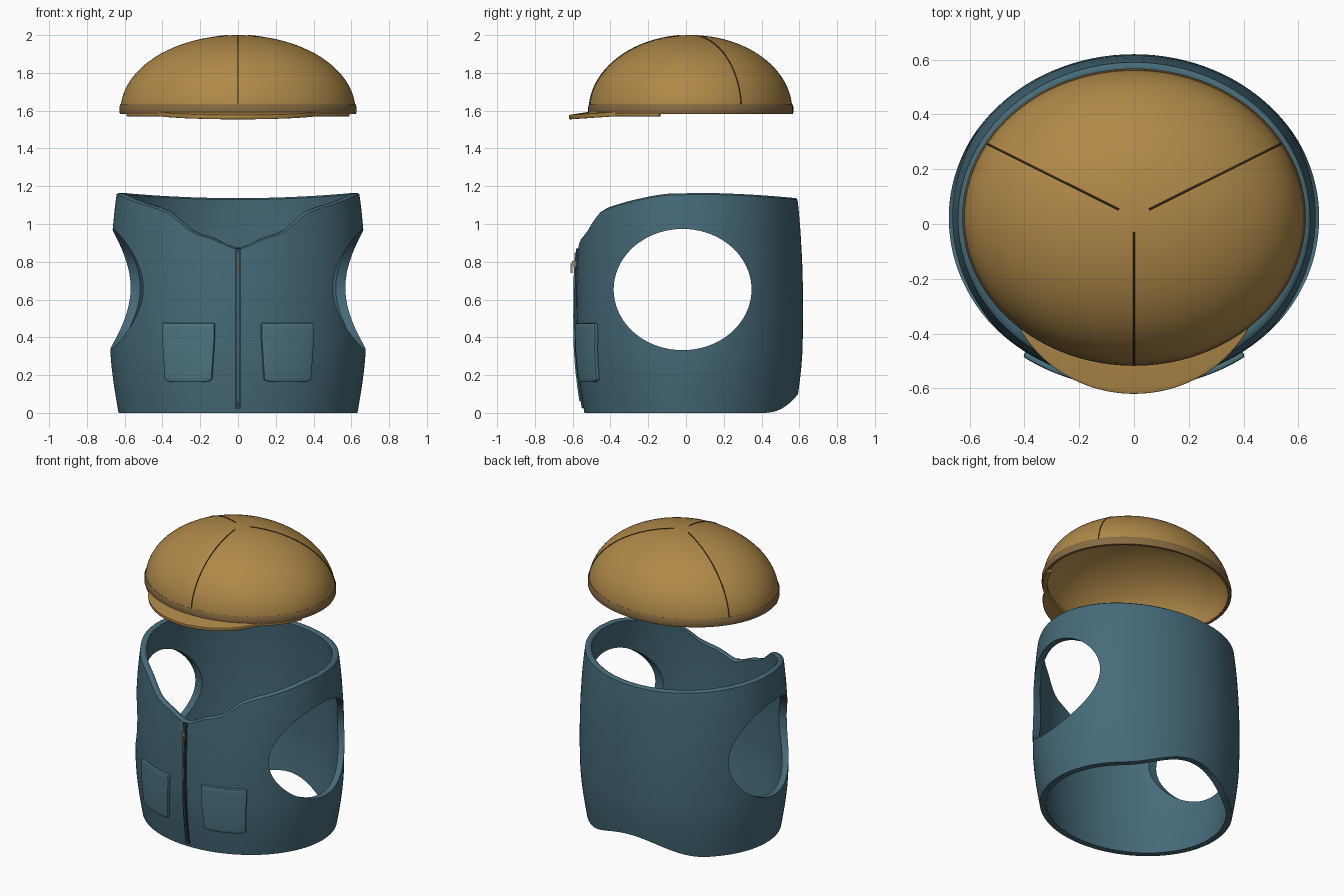
import bpy, bmesh
from math import sin, cos, pi, sqrt, radians, asin

if "Cube" in bpy.data.objects:
    bpy.data.objects.remove(bpy.data.objects["Cube"])


def material(name, rgb):
    m = bpy.data.materials.new(name)
    m.diffuse_color = (*rgb, 1)
    m.use_nodes = True
    m.node_tree.nodes["Principled BSDF"].inputs["Base Color"].default_value = m.diffuse_color
    return m


TEAL = material("teal_cloth", (0.06, 0.145, 0.19))
TEAL_LIGHT = material("pocket_cloth", (0.075, 0.18, 0.225))
DARK = material("zip_tape", (0.025, 0.05, 0.065))
METAL = material("zip_metal", (0.35, 0.28, 0.19))
TAN = material("tan_cloth", (0.43, 0.25, 0.065))
TAN_DARK = material("tan_band", (0.25, 0.15, 0.055))
SEAM = material("seam_thread", (0.06, 0.035, 0.015))


def lerp(pts, x):
    if x <= pts[0][0]:
        return pts[0][1]
    for (a, p), (b, q) in zip(pts, pts[1:]):
        if x <= b:
            return p + (q - p) * (x - a) / (b - a)
    return pts[-1][1]


def grid(name, fn, nu, nv, mat, wrap_u=False, wrap_v=False, thick=0, side=1, bevel=0):
    """Mesh from fn(i, j); optional thickness and edge rounding."""
    bm = bmesh.new()
    vs = [[bm.verts.new(fn(i, j)) for j in range(nv)] for i in range(nu)]
    for i in range(nu if wrap_u else nu - 1):
        for j in range(nv if wrap_v else nv - 1):
            k, l = (i + 1) % nu, (j + 1) % nv
            bm.faces.new((vs[i][j], vs[k][j], vs[k][l], vs[i][l]))
    bmesh.ops.remove_doubles(bm, verts=bm.verts, dist=1e-5)
    bmesh.ops.recalc_face_normals(bm, faces=bm.faces)
    me = bpy.data.meshes.new(name)
    bm.to_mesh(me)
    bm.free()
    ob = bpy.data.objects.new(name, me)
    bpy.context.collection.objects.link(ob)
    me.materials.append(mat)
    if thick:
        m = ob.modifiers.new("thickness", 'SOLIDIFY')
        m.thickness, m.offset = thick, side
        apply(ob, m)
    if bevel:
        m = ob.modifiers.new("soft_edges", 'BEVEL')
        m.width, m.segments, m.limit_method = bevel, 2, 'ANGLE'
        m.angle_limit = radians(50)
        apply(ob, m)
    smooth(ob)
    return ob


def activate(ob):
    bpy.ops.object.select_all(action='DESELECT')
    ob.select_set(True)
    bpy.context.view_layer.objects.active = ob


def apply(ob, mod):
    activate(ob)
    bpy.ops.object.modifier_apply(modifier=mod.name)


def smooth(ob):
    activate(ob)
    bpy.ops.object.shade_smooth_by_angle(angle=radians(40))


# Vest surface: an ellipse scaled along the height
RX, RY, CY = 0.68, 0.60, 0.02
SCALE = [(0, .93), (.07, .948), (.15, .967), (.24, .984), (.33, .995), (.5, 1.0), (.65, .999),
         (.8, .992), (.97, .976), (1.08, .96), (1.17, .943)]
NECK = [(0, .872), (.04, .882), (.13, .925), (.2, .946), (.25, .968), (.36, 1.06),
        (.42, 1.085), (.5, 1.108), (.58, 1.135), (.64, 1.16)]


def body(a, z, off=0):
    s = lerp(SCALE, z)
    return ((RX * s + off) * cos(a), CY + (RY * s + off) * sin(a), z)


def front(x, z, off=0):
    c = x / (RX * lerp(SCALE, z))
    return body(-pi / 2 + asin(c), z, off)


def rim(a):
    if sin(a) < 0:
        return lerp(NECK, 0.65 * abs(cos(a)))
    return 1.135 + 0.028 * cos(a) ** 2


def hem(a):
    d = abs(a - pi / 2) / radians(47)
    return 0.1 * (0.5 + 0.5 * cos(pi * d)) ** 1.2 if d < 1 else 0.0


# Closed wall profile: height fraction, inward offset, rim rounding
WALL, N = 0.04, 30
prof = [(k / N, 0, 0) for k in range(N + 1)]
prof += [(1, -WALL * .25, .008), (1, -WALL * .75, .008)]
prof += [(k / N, -WALL, 0) for k in range(N, -1, -1)]
prof += [(0, -WALL * .75, 0), (0, -WALL * .25, 0)]
NA = 168


def vest_point(i, j):
    a = -pi / 2 + 2 * pi * i / NA
    t, off, dz = prof[j]
    lo, hi = hem(a), rim(a) - .006
    x, y, z = body(a, lo + (hi - lo) * t, off)
    return x, y, z + dz


vest = grid("vest_body", vest_point, NA, len(prof), TEAL, True, True)

# Armholes cut straight through both sides
bpy.ops.mesh.primitive_cylinder_add(vertices=72, radius=1, depth=2, location=(0, -.018, .653),
                                    rotation=(0, pi / 2, 0))
cutter = bpy.context.object
cutter.name = "armhole_cutter"
cutter.scale = (0.321, 0.365, 1)
cutter.hide_render = True
m = vest.modifiers.new("armholes", 'BOOLEAN')
m.operation, m.object, m.solver = 'DIFFERENCE', cutter, 'EXACT'
apply(vest, m)
smooth(vest)
bpy.data.objects.remove(cutter)


# Patch pockets following the chest, tapered with a dipped lower edge
def pocket(side, name):
    def fn(i, j):
        u, v = i / 7 - 1, j / 12
        half = 0.122 + 0.015 * min(1, v * 1.3)
        low = 0.163 + 0.012 * abs(u) ** 6
        return front(side * (0.258 + u * half), low + (0.475 - low) * v, 0.007)
    grid(name, fn, 15, 13, TEAL_LIGHT, thick=0.026, side=0, bevel=0.008)


pocket(-1, "left_pocket")
pocket(1, "right_pocket")

# Zip: tape, toothed centre line, slider and pull
grid("zip_tape", lambda i, j: front((i - 1) * .013, .025 + .845 * j / 30, .004),
     3, 31, DARK, thick=0.012, side=0)
grid("zip_teeth", lambda i, j: front((i - .5) * .009, .06 + .79 * j / 30, .013),
     2, 31, TEAL, thick=0.008, side=0)


def box(name, loc, size, mat):
    bpy.ops.mesh.primitive_cube_add(size=1, location=loc)
    ob = bpy.context.object
    ob.name = name
    ob.scale = size
    ob.data.materials.append(mat)


box("zip_slider", (0, -.592, .79), (.018, .022, .03), METAL)
box("zip_pull", (0, -.607, .765), (.011, .01, .05), METAL)

# Cap: hollow dome on an elliptical plan
HX, HY, HC = 0.622, 0.538, 0.025
K = 24


def plan(a, f, z):
    return HX * f * cos(a), HC + HY * f * sin(a), z


dome = [(cos(pi / 2 * k / K), 1.6 + .4 * sin(pi / 2 * k / K)) for k in range(K, -1, -1)]
dome += [(f * .972, 1.588 + (z - 1.6) * .985) for f, z in reversed(dome)]
dome[0], dome[-1] = (0, 2.0), (0, 1.982)
grid("cap_dome", lambda i, j: plan(2 * pi * i / 96, *dome[j]), 96, len(dome), TAN, True)

# Band round the rim
band = [(.975, 1.583), (1.004, 1.583), (1.009, 1.59), (1.009, 1.622), (1.0, 1.636), (.975, 1.63)]
grid("cap_band", lambda i, j: plan(2 * pi * i / 96, *band[j]), 96, len(band), TAN_DARK, True, True)


# Peak: a crescent under the front of the rim
def peak(i, j):
    d = -72 + 144 * i / 64
    ext = .197 * cos(pi / 2 * d / 43) if abs(d) < 43 else 0
    f = .95 + (.05 + ext) * j / 8
    return plan(-pi / 2 + radians(d), f, 1.582 - max(0, f - 1) * .085)


grid("cap_peak", peak, 65, 9, TAN, thick=0.024, side=0, bevel=0.004)

# Three panel seams over the dome
for n, deg in enumerate((-90, 30, 150)):
    cu = bpy.data.curves.new("seam_%d" % (n + 1), 'CURVE')
    cu.dimensions = '3D'
    cu.bevel_depth, cu.bevel_resolution = 0.0035, 1
    sp = cu.splines.new('POLY')
    sp.points.add(24)
    for k, p in enumerate(sp.points):
        f = pi / 2 * (1 - .065 - .915 * k / 24)
        p.co = (*plan(radians(deg), cos(f), 1.6 + .4 * sin(f)), 1)
    cu.materials.append(SEAM)
    bpy.context.collection.objects.link(bpy.data.objects.new("cap_seam_%d" % (n + 1), cu))
